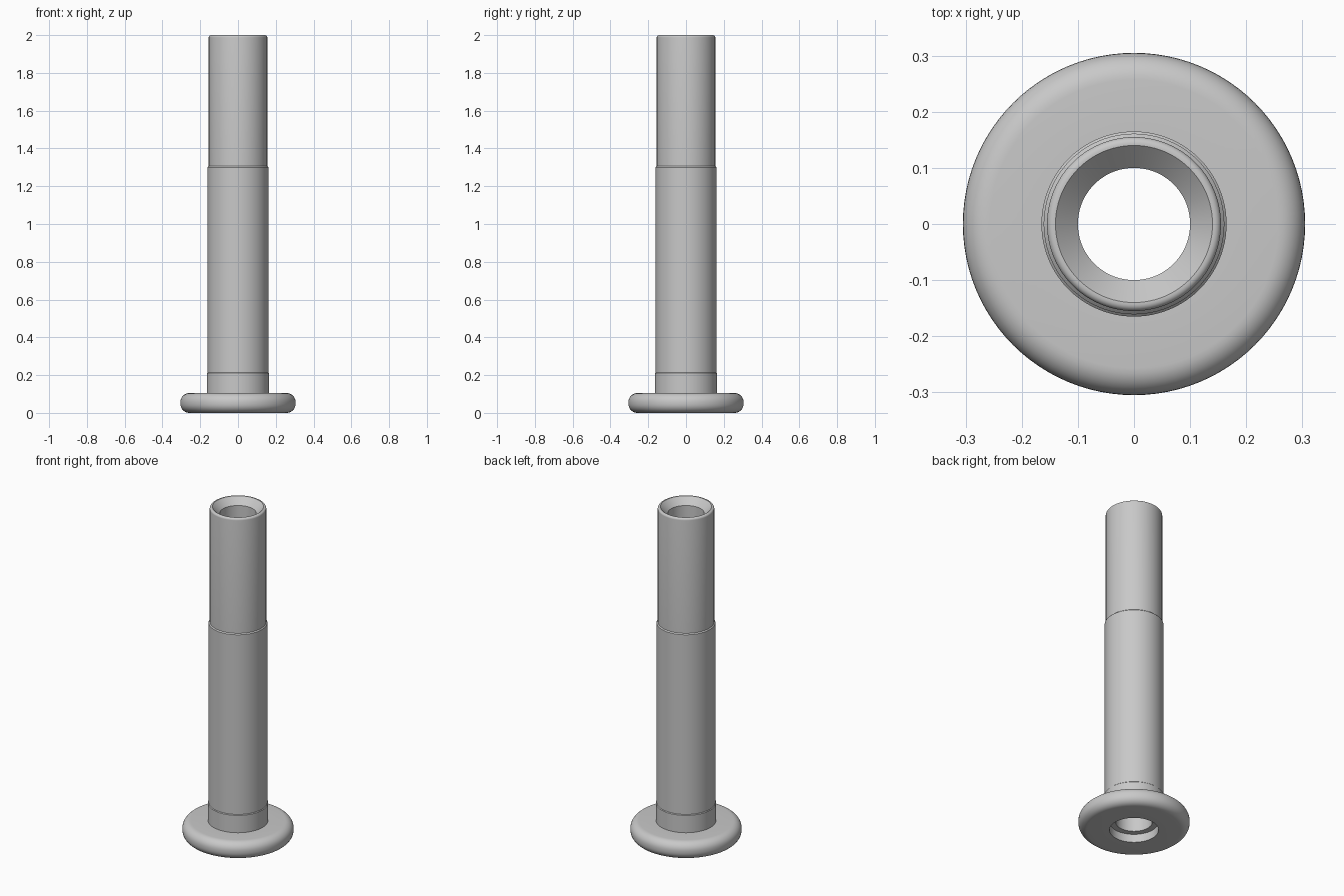
import bpy
import bmesh
from math import sin, cos, pi, radians
from mathutils import Vector

SEGMENTS = 96

cube = bpy.data.objects.get("Cube")
if cube:
    bpy.data.objects.remove(cube, do_unlink=True)

grey = bpy.data.materials.new("plain_grey")
grey.use_nodes = True
colour = (0.58, 0.58, 0.58, 1)
grey.diffuse_color = colour
grey.node_tree.nodes["Principled BSDF"].inputs["Base Color"].default_value = colour


def arc(r, z, radius, start, end, steps=8):
    """Points of a rounded edge, centred at (r, z), angles in degrees."""
    points = []
    for i in range(steps + 1):
        a = radians(start + (end - start) * i / steps)
        points.append((r + radius * cos(a), z + radius * sin(a)))
    return points


def revolve(name, profile):
    """Turn a closed (radius, height) profile about the z axis."""
    bm = bmesh.new()
    verts = [bm.verts.new((r, 0, z)) for r, z in profile]
    edges = [bm.edges.new((v, verts[i - 1])) for i, v in enumerate(verts)]
    bmesh.ops.spin(bm, geom=verts + edges, cent=Vector(), axis=Vector((0, 0, 1)),
                   angle=2 * pi, steps=SEGMENTS, use_merge=True)
    bmesh.ops.remove_doubles(bm, verts=bm.verts, dist=0.0001)
    bmesh.ops.recalc_face_normals(bm, faces=bm.faces)
    mesh = bpy.data.meshes.new(name)
    bm.to_mesh(mesh)
    bm.free()
    mesh.materials.append(grey)
    obj = bpy.data.objects.new(name, mesh)
    bpy.context.collection.objects.link(obj)
    bpy.ops.object.select_all(action="DESELECT")
    obj.select_set(True)
    bpy.context.view_layer.objects.active = obj
    bpy.ops.object.shade_smooth_by_angle(angle=radians(30))
    return obj


bore, recess, flange, edge = 0.1, 0.134, 0.305, 0.048
collar, body, tip, lip = 0.165, 0.161, 0.155, 0.012

profile = [(bore, 0.05), (recess, 0.05), (recess, 0)]        # bottom recess
profile += arc(flange - edge, edge, edge, -90, 0)            # flange underside
profile += arc(flange - edge, 0.105 - edge, edge, 0, 90)     # flange top
profile += [(collar, 0.105), (collar, 0.21), (body, 0.214)]  # collar
profile += [(body, 1.3), (tip, 1.306)]                       # stepped body
profile += arc(tip - lip, 2 - lip, lip, 0, 90, 6)            # rounded lip
profile += [(0.14, 2), (bore, 1.96)]                         # countersink

revolve("flanged_sleeve", profile)
